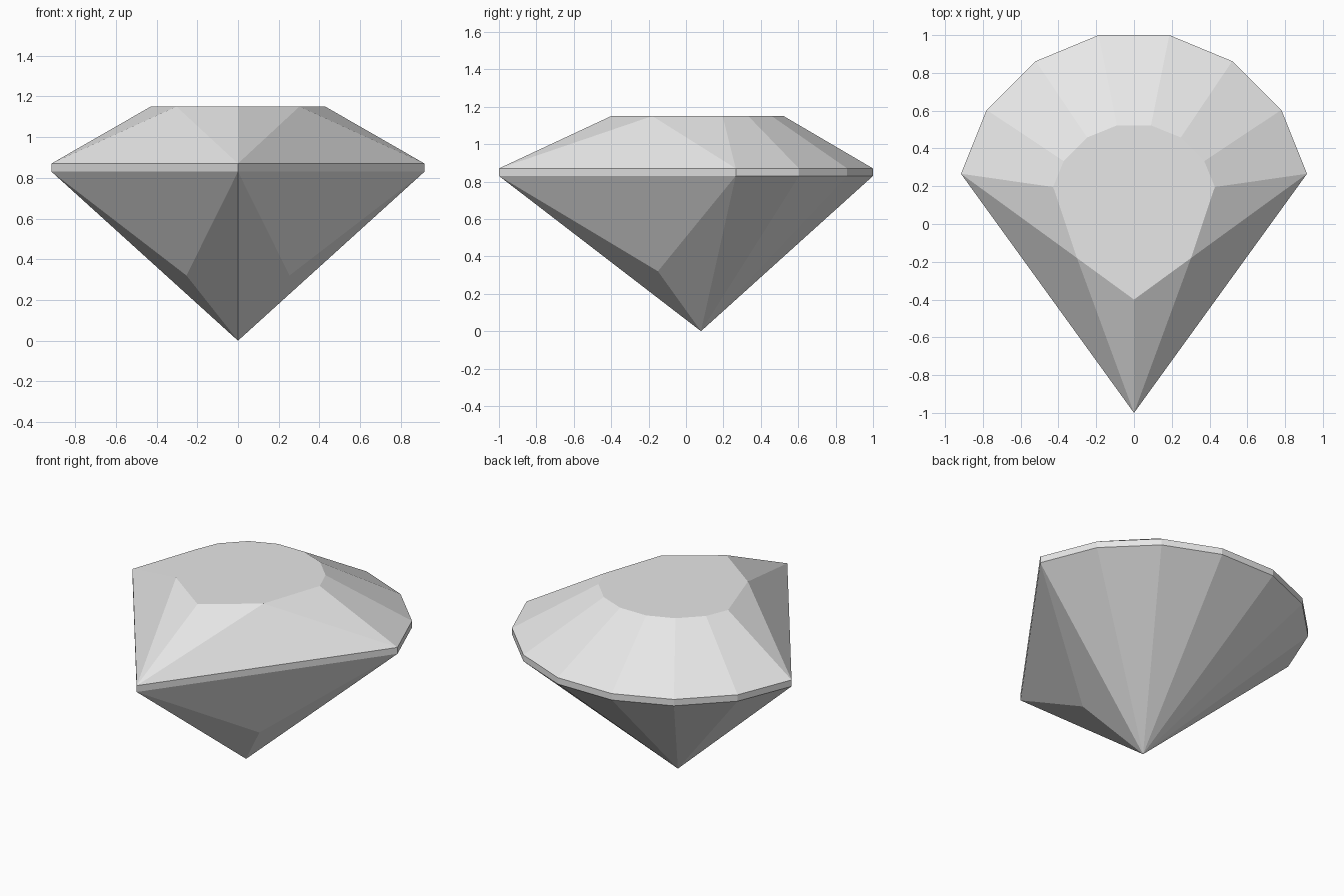
import bpy
import bmesh
import math

cube = bpy.data.objects.get("Cube")
if cube:
    bpy.data.objects.remove(cube, do_unlink=True)

# Gem material
gem_grey = bpy.data.materials.new("gem grey")
gem_grey.use_nodes = True
colour = (0.8, 0.8, 0.8, 1)
gem_grey.diffuse_color = colour
gem_grey.node_tree.nodes["Principled BSDF"].inputs["Base Color"].default_value = colour

# Right halves of the pear outlines, from the pointed front to the round back
GIRDLE = [(0, -1), (0.916, 0.266), (0.78, 0.604), (0.52, 0.862), (0.187, 1)]
TABLE = [(0, -0.4), (0.302, -0.18), (0.428, 0.196), (0.372, 0.333), (0.248, 0.458), (0.09, 0.522)]
LOWER_FACET = [(0.253, -0.15)]


def ring(half, z):
    """Mirror a half outline across x and lift it to height z."""
    return [(x, y, z) for x, y in half] + [(-x, y, z) for x, y in half if x]


# Cut stone: culet, lower facet corners, girdle band and flat table
corners = ([(0, 0.08, 0)] + ring(LOWER_FACET, 0.32) + ring(GIRDLE, 0.83)
           + ring(GIRDLE, 0.87) + ring(TABLE, 1.15))
bm = bmesh.new()
for corner in corners:
    bm.verts.new(corner)
bmesh.ops.convex_hull(bm, input=bm.verts[:])

# Merge triangles into clean planar facets
bmesh.ops.dissolve_limit(bm, angle_limit=math.radians(1.5),
                         verts=bm.verts[:], edges=bm.edges[:])
bmesh.ops.recalc_face_normals(bm, faces=bm.faces[:])

mesh = bpy.data.meshes.new("pear_cut_gem")
bm.to_mesh(mesh)
bm.free()
mesh.materials.append(gem_grey)
gem = bpy.data.objects.new("pear_cut_gem", mesh)
bpy.context.collection.objects.link(gem)
